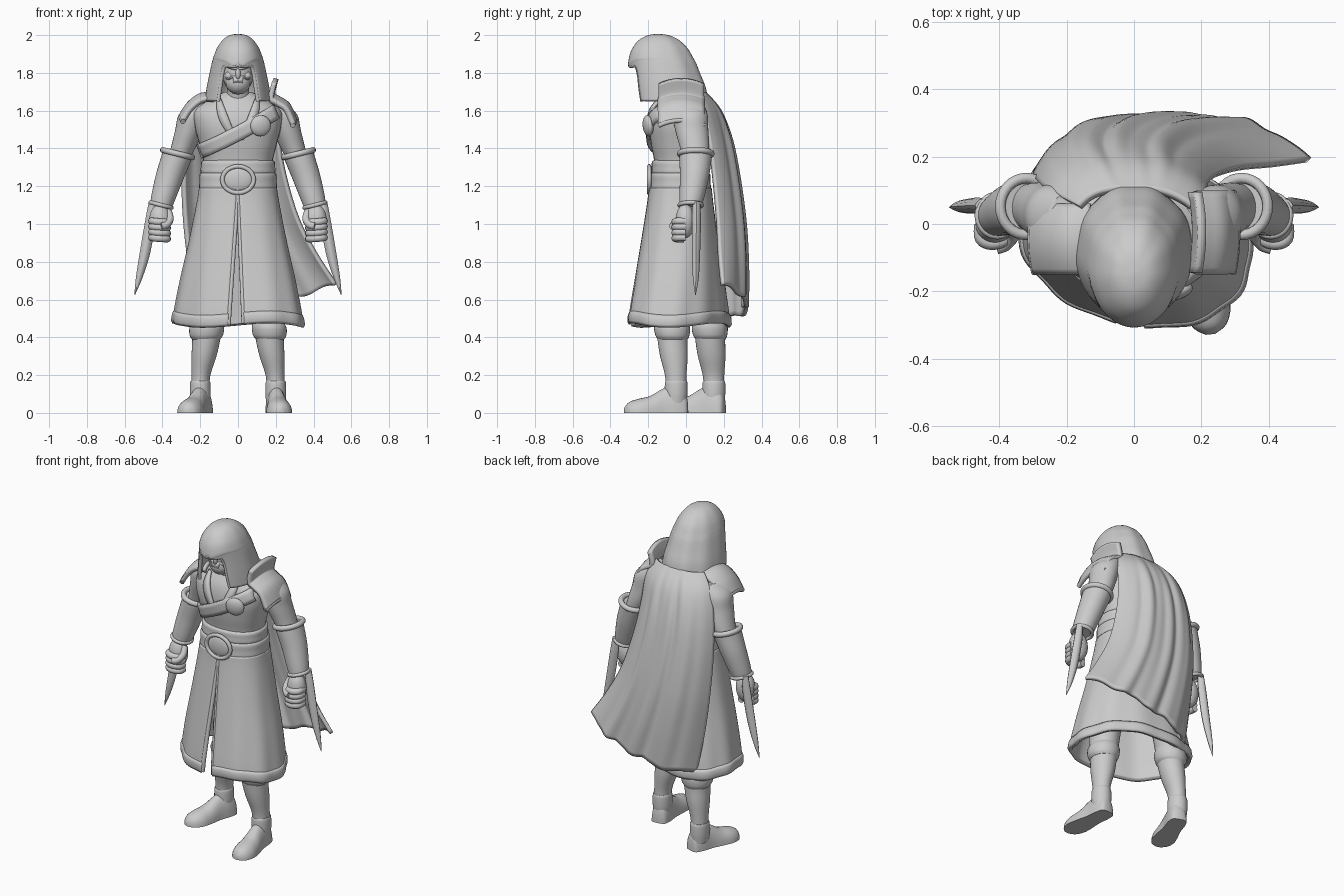
import bpy, bmesh, math
from math import sin, cos, pi
from mathutils import Vector, Matrix

cube = bpy.data.objects.get("Cube")
if cube:
    bpy.data.objects.remove(cube)

clay = bpy.data.materials.new("light_grey")
clay.use_nodes = True
clay.diffuse_color = (0.6, 0.6, 0.6, 1)
clay.node_tree.nodes["Principled BSDF"].inputs["Base Color"].default_value = (0.6, 0.6, 0.6, 1)


def finish(ob, angle=45, thick=0):
    ob.data.materials.append(clay)
    if thick:
        mod = ob.modifiers.new("thickness", 'SOLIDIFY')
        mod.thickness, mod.offset = thick, 0
    bpy.ops.object.select_all(action='DESELECT')
    ob.select_set(True)
    bpy.context.view_layer.objects.active = ob
    bpy.ops.object.shade_smooth_by_angle(angle=math.radians(angle))
    return ob


def grid(name, rows, closed=False, caps=False, thick=0):
    n = len(rows[0])
    faces = []
    for i in range(len(rows) - 1):
        for j in range(n if closed else n - 1):
            k = (j + 1) % n
            faces.append((i * n + j, i * n + k, i * n + n + k, i * n + n + j))
    if caps:
        faces += [tuple(range(n)), tuple(range(len(rows) * n - n, len(rows) * n))]
    me = bpy.data.meshes.new(name)
    me.from_pydata([tuple(p) for r in rows for p in r], [], faces)
    bm = bmesh.new()
    bm.from_mesh(me)
    bmesh.ops.remove_doubles(bm, verts=bm.verts, dist=.0008)
    bmesh.ops.recalc_face_normals(bm, faces=bm.faces)
    bm.to_mesh(me)
    bm.free()
    ob = bpy.data.objects.new(name, me)
    bpy.context.collection.objects.link(ob)
    return finish(ob, thick=thick)


def spline(keys, steps=5):
    """Smooth resampling of key tuples."""
    out, last = [], len(keys) - 1
    for i in range(last):
        a, b, c, d = (keys[max(0, min(last, i + o))] for o in (-1, 0, 1, 2))
        for s in range(steps):
            t = s / steps
            out.append(tuple(q + t / 2 * (r - p + t * (2 * p - 5 * q + 4 * r - w + t * (3 * (q - r) + w - p)))
                             for p, q, r, w in zip(a, b, c, d)))
    return out + [keys[-1]]


def ellipse(a, rx, ry, p=2):
    f = lambda v: math.copysign(abs(v) ** (2 / p), v)
    return rx * f(sin(a)), -ry * f(cos(a))


def loft(name, keys, n=32, p=2, tilt=0, steps=5):
    """Horizontal sections of (x, y, z, rx, ry); tilt raises the outer side."""
    rows = []
    for x, y, z, rx, ry in spline(keys, steps):
        ring = [ellipse(2 * pi * j / n, rx, ry, p) for j in range(n)]
        rows.append([(x + u, y + v, z + tilt * u) for u, v in ring])
    return grid(name, rows, True, True)


def ball(name, loc, size, rot=(0, 0, 0)):
    bpy.ops.mesh.primitive_uv_sphere_add(segments=24, ring_count=14, location=loc, rotation=rot)
    ob = bpy.context.object
    ob.name, ob.scale = name, size
    return finish(ob)


def tube(name, pts, radius, closed=False):
    cu = bpy.data.curves.new(name, 'CURVE')
    cu.dimensions, cu.bevel_depth, cu.bevel_resolution, cu.use_fill_caps = '3D', radius, 3, True
    sp = cu.splines.new('POLY')
    sp.points.add(len(pts) - 1)
    for q, p in zip(sp.points, pts):
        q.co = (*p, 1)
    sp.use_cyclic_u = closed
    sp.use_smooth = True
    cu.materials.append(clay)
    ob = bpy.data.objects.new(name, cu)
    bpy.context.collection.objects.link(ob)
    return ob


# Torso and waist
TORSO = [(0, -.03, 1.12, .19, .14), (0, -.03, 1.3, .18, .135), (0, -.035, 1.42, .205, .15),
         (0, -.04, 1.52, .23, .155), (0, -.035, 1.6, .23, .147), (0, -.03, 1.66, .15, .12), (0, -.05, 1.7, .07, .07)]
loft("torso", TORSO, p=2.3)
torso_rings = spline(TORSO, 20)


def chest(x, z, lift=.01):
    """Point on the front of the torso."""
    _, cy, _, rx, ry = min(torso_rings, key=lambda r: abs(r[2] - z))
    return Vector((x, cy - lift - ry * max(0, 1 - abs(x / rx) ** 2.3) ** (1 / 2.3), z))


for name, lo, hi, grow in (("sash", 1.26, 1.34, .014), ("belt", 1.17, 1.275, .022)):
    mid = (lo + hi) / 2
    loft(name, [(0, -.03, lo, .183, .138), (0, -.03, lo + .012, .183 + grow, .138 + grow),
                (0, -.03, mid, .183 + grow, .138 + grow), (0, -.03, hi - .012, .181 + grow, .136 + grow),
                (0, -.03, hi, .18, .135)], p=2.3)
buckle = [(.083 * sin(a), -.195, 1.235 + .07 * cos(a)) for a in (2 * pi * i / 40 for i in range(40))]
tube("buckle_rim", buckle, .012, True)
ball("buckle_plate", (0, -.188, 1.235), (.075, .018, .062))

# Lapels and diagonal strap
for s in (-1, 1):
    rows = []
    for i in range(13):
        t = i / 12
        z, x = 1.665 - .22 * t, .1 - .085 * t
        w = .012 + .03 * sin(pi * t)
        rows.append([chest(s * (x - .01), z, .012), chest(s * (x + w), z, .01)])
    grid("lapel", rows, thick=.014)
strap = []
for i in range(25):
    t = i / 24
    x, z = -.2 + .4 * t, 1.385 + .17 * t + .04 * t * t
    strap.append([chest(x + .014 * v, z - .036 * v, .012) for v in (-1, -.4, .4, 1)])
grid("chest_strap", strap, thick=.018)
ball("strap_disc", chest(.12, 1.52, .022), (.056, .026, .056), (.1, 0, .25))

# Head: mask, brow, nose and neck
loft("neck", [(0, -.06, 1.6, .075, .07), (0, -.09, 1.68, .06, .06), (0, -.11, 1.76, .06, .06)])
ball("head", (0, -.125, 1.80), (.084, .1, .11))
ball("mask_jaw", (0, -.17, 1.75), (.066, .064, .064))
ball("nose", (0, -.225, 1.795), (.014, .016, .03))
for s in (-1, 1):
    ball("brow", (s * .036, -.215, 1.832), (.038, .018, .012), (0, -s * .35, s * .3))
    ball("cheek", (s * .045, -.188, 1.785), (.026, .026, .024))
    tube("mask_edge", [(s * .062, -.195, 1.78), (s * .05, -.215, 1.765), (s * .03, -.226, 1.775),
                       (s * .022, -.23, 1.75), (0, -.234, 1.755)], .004)

# Hood: rings of (z, half width, back, front, opening half width)
HOOD = [(1.65, .166, .11, -.275, .105), (1.72, .156, .098, -.28, .094), (1.79, .142, .07, -.284, .084),
        (1.845, .13, .048, -.29, .068), (1.868, .124, .036, -.294, .03), (1.882, .12, .028, -.297, 0),
        (1.925, .103, .002, -.283, 0), (1.965, .076, -.04, -.245, 0), (1.989, .044, -.09, -.2, 0),
        (1.997, .0003, -.1495, -.1501, 0)]
rows, hems = [], ([], [])
for z, w, back, front, gap in spline(HOOD, 4):
    a0 = math.asin(max(0, min(.95, gap / w)))
    row = []
    for j in range(49):
        a = a0 + (2 * pi - 2 * a0) * j / 48
        x, y = ellipse(a, w, (back - front) / 2)
        fold = 1 + .018 * cos(9 * a) * (1 - cos(a)) / 2
        droop = .04 * max(0, cos(a)) ** 8 * min(1, max(0, (1.96 - z) / .09)) if z > 1.8 else 0
        row.append((x * fold, (back + front) / 2 + y * fold, z - droop * min(1, (z - 1.8) / .06)))
    rows.append(row)
    if z < 1.883:
        hems[0].append(row[0])
        hems[1].append(row[-1])
grid("hood", rows, thick=.02)
for hem in hems:
    tube("hood_hem", hem, .0105)

# Shoulder pads; the left one has a raised guard beside the hood
PADS = {"right_shoulder_pad": (-1, -.045, .1, [(.14, 1.685), (.2, 1.68), (.26, 1.635), (.303, 1.57)]),
        "left_shoulder_pad": (1, -.025, .12, [(.202, 1.77), (.185, 1.69), (.215, 1.665), (.265, 1.63), (.302, 1.55)])}
for name, (s, cy, half, profile) in PADS.items():
    rows = []
    for x, z in spline(profile, 5):
        rows.append([(s * (x - .012 * v * v), cy + half * v, z - .028 * v * v) for v in (k / 6 - 1 for k in range(13))])
    grid(name, rows, thick=.026)
    tube(name + "_rim", rows[-1], .014)

# Coat skirt with open front slit, folds and thick hem
COAT = [(1.19, .195, .155, -.03), (1.1, .21, .165, -.03), (.9, .25, .193, -.032),
        (.7, .295, .222, -.034), (.55, .324, .243, -.036), (.47, .336, .25, -.036)]


def coat_row(z, rx, ry, cy, grow=0):
    t = (1.19 - z) / .72
    p = 2.4 - .3 * t
    a0 = math.asin(((.004 + .04 * max(0, t - .08)) / rx) ** (p / 2))
    row = []
    for j in range(97):
        a = a0 + (2 * pi - 2 * a0) * j / 96
        x, y = ellipse(a, rx + grow, ry + grow, p)
        f = 1 + .014 * t * cos(11 * a)
        row.append((x * f - .01 * t * max(0, cos(a)), cy + y * f - .17 * t * x, z + .012 * t * sin(3 * a)))
    return row


rows = [coat_row(*k) for k in spline(COAT, 5)]
grid("coat_skirt", rows, thick=.022)
grid("coat_hem", [coat_row(.525, .327, .246, -.036, .003), coat_row(.51, .329, .247, -.036, .008),
                  coat_row(.48, .334, .249, -.036, .008), coat_row(.468, .336, .25, -.036, 0)], thick=.022)
for k in (0, -1):
    tube("coat_front_edge", [r[k] for r in rows], .0125)

# Cape: (z left, z right, x left, x right, y edge, y middle)
CAPE = [(1.69, 1.69, -.16, .17, .05, .10), (1.6, 1.6, -.235, .205, .09, .175), (1.45, 1.45, -.275, .215, .12, .23),
        (1.25, 1.25, -.29, .25, .145, .27), (1.0, 1.02, -.28, .32, .165, .302),
        (.75, .83, -.25, .42, .175, .315), (.5, .68, -.205, .52, .19, .315)]
rows = []
for i, (zl, zr, xl, xr, edge, mid) in enumerate(spline(CAPE, 6)):
    t = i / 36
    row = []
    for j in range(73):
        u = j / 72
        bow = 1 - abs(2 * u - 1) ** (3.8 if u < .5 else 2.6)
        wave = sin(u * 27 + 1.2 * sin(3 * t)) + .5 * sin(u * 47 - 2 * t)
        pleat = .0065 * min(1, 3 * t) * wave * min(1, 5 * u, 5 - 5 * u)
        row.append((xl + (xr - xl) * u, edge + (mid - edge) * bow + pleat,
                    zl + (zr - zl) * u ** 1.3 + .01 * t * sin(u * 22)))
    rows.append(row)
grid("cape", rows, thick=.022)

# Arms, bracers, fists and blades
for s, side in ((1, "left"), (-1, "right")):
    loft(side + "_upper_arm", [(s * .2, .02, 1.64, .05, .07), (s * .235, .022, 1.58, .078, .092),
                               (s * .258, .03, 1.5, .074, .088), (s * .288, .045, 1.41, .066, .078),
                               (s * .32, .052, 1.33, .055, .065)])
    loft(side + "_bracer", [(s * .32, .052, 1.37, .078, .086), (s * .33, .05, 1.34, .076, .085),
                            (s * .362, .045, 1.25, .071, .077), (s * .393, .032, 1.15, .063, .067),
                            (s * .407, .025, 1.1, .057, .06)], tilt=s * .25)
    for part, (x, y, z, rx, ry, r) in {"_bracer_cuff": (.32, .052, 1.372, .077, .084, .016),
                                       "_wrist_band": (.407, .025, 1.1, .056, .06, .011)}.items():
        ring = [ellipse(2 * pi * k / 32, rx, ry) for k in range(32)]
        tube(side + part, [(s * (x + u), y + v, z + .25 * u) for u, v in ring], r, True)
    ball(side + "_palm", (s * .413, -.004, 1.015), (.058, .052, .09))
    for k in range(4):
        z = 1.015 - k * .029
        tube(side + "_finger", spline([(s * .456, -.002, z), (s * .453, -.044, z), (s * .42, -.058, z - .004),
                                       (s * .38, -.044, z - .006), (s * .374, -.01, z - .006)], 4), .0195)
    tube(side + "_thumb", spline([(s * .37, -.005, 1.065), (s * .36, -.032, 1.025),
                                  (s * .38, -.06, .995), (s * .408, -.07, .99)], 4), .02)
    loft(side + "_blade", [(s * .452, .055, 1.12, .02, .02), (s * .463, .055, 1.02, .028, .024),
                           (s * .492, .053, .85, .028, .022), (s * .522, .052, .72, .018, .016),
                           (s * .547, .05, .625, .002, .002)], n=12, p=1.5)

# Legs, knee cuffs and boots; the left foot is forward
FOOT = [(.1, .015, .04), (.088, .044, .1), (.04, .054, .15), (-.03, .054, .13), (-.1, .064, .09),
        (-.165, .068, .074), (-.215, .05, .056), (-.24, .015, .025)]
for side, s, dy, turn in (("left", 1, -.052, .1), ("right", -1, .148, -.32)):
    loft(side + "_leg", [(s * .12, (dy - .03) / 2, .95, .09, .1), (s * .15, dy - .025, .6, .09, .095),
                         (s * .167, dy - .02, .4, .075, .08), (s * .18, dy - .012, .3, .066, .073),
                         (s * .197, dy - .002, .19, .049, .056), (s * .2, dy, .08, .05, .055)])
    loft(side + "_knee_cuff", [(s * .16, dy - .022, .48, .082, .085), (s * .165, dy - .022, .45, .092, .095),
                               (s * .168, dy - .02, .41, .088, .09), (s * .17, dy - .018, .388, .073, .078)])
    loft(side + "_boot_top", [(s * .2, dy, .17, .05, .055), (s * .2, dy, .155, .054, .06),
                              (s * .2, dy, .1, .055, .06), (s * .2, dy, .05, .05, .055)])
    place = Matrix.Translation((s * .203, dy - .037, 0)) @ Matrix.Rotation(turn, 4, 'Z')
    rows = []
    for y, w, h in spline(FOOT, 4):
        ring = [ellipse(2 * pi * k / 24, w, h, 2.1) for k in range(24)]
        rows.append([place @ Vector((u, y, max(0, v))) for u, v in ring])
    grid(side + "_boot", rows, True, True)
